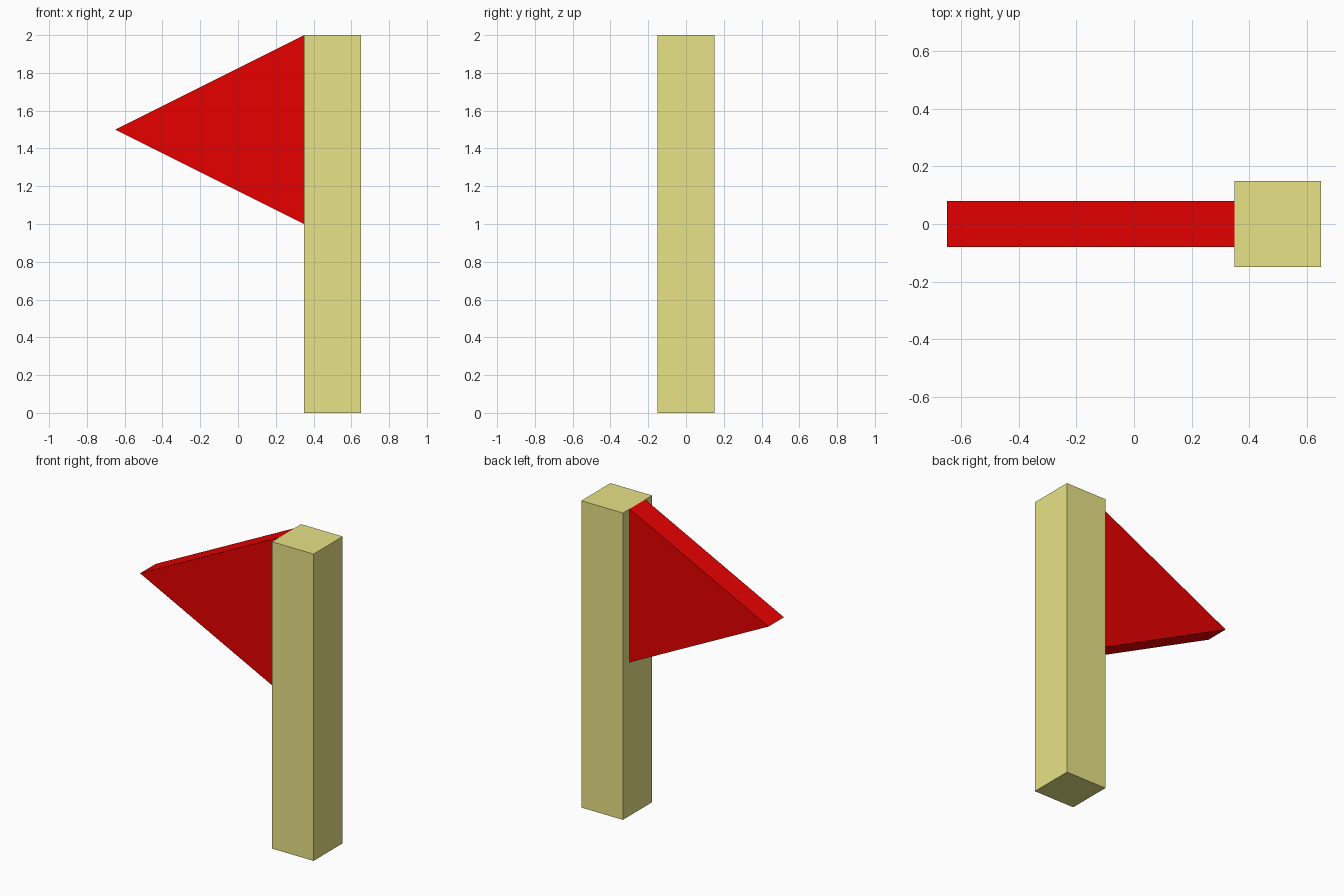
import bpy

if "Cube" in bpy.data.objects:
    bpy.data.objects.remove(bpy.data.objects["Cube"])


def material(name, rgb):
    mat = bpy.data.materials.new(name)
    mat.diffuse_color = (*rgb, 1.0)
    mat.use_nodes = True
    mat.node_tree.nodes["Principled BSDF"].inputs["Base Color"].default_value = mat.diffuse_color
    return mat


def prism(name, profile, half_depth, mat):
    """Extrude an (x, z) outline symmetrically along y."""
    n = len(profile)
    verts = [(x, y, z) for y in (-half_depth, half_depth) for x, z in profile]
    faces = [tuple(range(n)), tuple(reversed(range(n, 2 * n)))]
    faces += [(i, i + n, (i + 1) % n + n, (i + 1) % n) for i in range(n)]
    mesh = bpy.data.meshes.new(name)
    mesh.from_pydata(verts, [], faces)
    mesh.materials.append(mat)
    obj = bpy.data.objects.new(name, mesh)
    bpy.context.collection.objects.link(obj)
    return obj


khaki = material("khaki", (0.8, 0.76, 0.24))
red = material("red", (0.8, 0.0, 0.0))

# Square post
prism("pole", [(0.35, 0), (0.65, 0), (0.65, 2), (0.35, 2)], 0.15, khaki)

# Triangular pennant
prism("flag", [(0.35, 1), (0.35, 2), (-0.65, 1.5)], 0.08, red)
